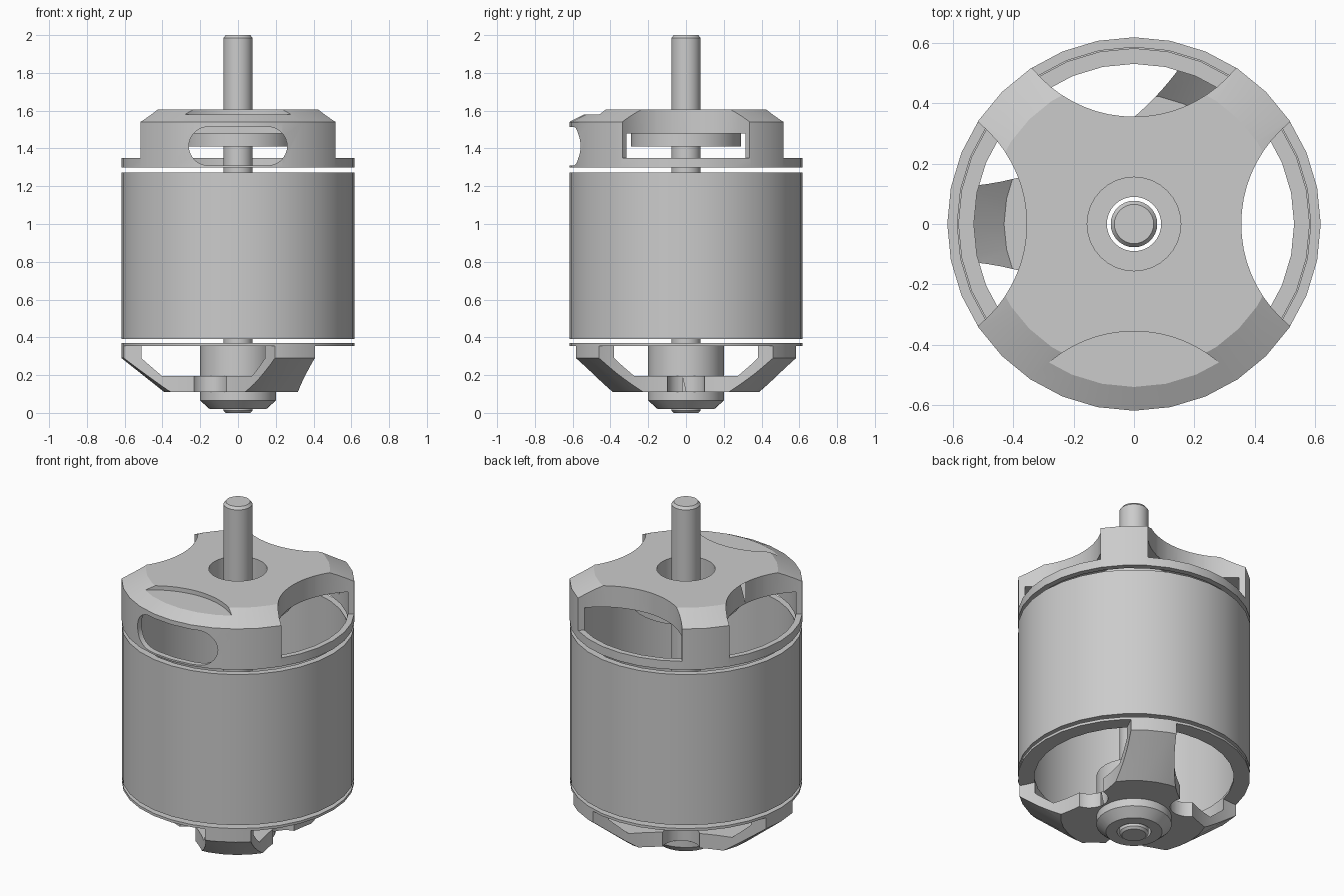
import bpy, math
from mathutils import Matrix

if "Cube" in bpy.data.objects:
    bpy.data.objects.remove(bpy.data.objects["Cube"])


def add_mesh(name, verts, faces):
    me = bpy.data.meshes.new(name)
    me.from_pydata(verts, [], faces)
    ob = bpy.data.objects.new(name, me)
    bpy.context.collection.objects.link(ob)
    bpy.ops.object.select_all(action='DESELECT')
    ob.select_set(True)
    bpy.context.view_layer.objects.active = ob
    bpy.ops.object.mode_set(mode='EDIT')
    bpy.ops.mesh.select_all(action='SELECT')
    bpy.ops.mesh.normals_make_consistent(inside=False)
    bpy.ops.object.mode_set(mode='OBJECT')
    return ob


def lathe(name, profile, n=32):
    """Revolve a closed (radius, z) loop around z."""
    m = len(profile)
    verts, faces = [], []
    for i in range(n):
        a = 2 * math.pi * i / n
        verts += [(r * math.cos(a), r * math.sin(a), z) for r, z in profile]
        k = (i + 1) % n
        for j in range(m):
            l = (j + 1) % m
            faces.append((i * m + j, k * m + j, k * m + l, i * m + l))
    return add_mesh(name, verts, faces)


def prism(name, outline, z0, z1):
    """Extrude an (x, y) outline from z0 to z1."""
    n = len(outline)
    verts = [(x, y, z) for z in (z0, z1) for x, y in outline]
    faces = [tuple(range(n)), tuple(range(n, 2 * n))]
    faces += [(i, (i + 1) % n, (i + 1) % n + n, i + n) for i in range(n)]
    return add_mesh(name, verts, faces)


def circle(dist, angle, r, n=64):
    a = math.radians(angle)
    cx, cy = dist * math.cos(a), dist * math.sin(a)
    return [(cx + r * math.cos(2 * math.pi * i / n),
             cy + r * math.sin(2 * math.pi * i / n)) for i in range(n)]


def boolean(ob, other, op='DIFFERENCE'):
    other.hide_render = True
    mod = ob.modifiers.new(op.title(), 'BOOLEAN')
    mod.operation, mod.solver, mod.object = op, 'EXACT', other
    bpy.context.view_layer.objects.active = ob
    bpy.ops.object.modifier_apply(modifier=mod.name)
    bpy.data.objects.remove(other)


def smooth(ob):
    bpy.ops.object.select_all(action='DESELECT')
    ob.select_set(True)
    bpy.context.view_layer.objects.active = ob
    bpy.ops.object.shade_smooth_by_angle(angle=math.radians(20))


# Shaft with chamfered ends
sh = [(0.065, 0), (0.077, 0.012), (0.077, 1.985), (0.065, 2.0)]
n = 32
verts = [(r * math.cos(2 * math.pi * i / n), r * math.sin(2 * math.pi * i / n), z)
         for r, z in sh for i in range(n)]
faces = [tuple(range(n)), tuple(range(3 * n, 4 * n))]
faces += [(j * n + i, j * n + (i + 1) % n, (j + 1) * n + (i + 1) % n, (j + 1) * n + i)
          for j in range(3) for i in range(n)]
shaft = add_mesh("shaft", verts, faces)

# Rotor can, open tube
can = lathe("rotor_can", [(0.617, 0.39), (0.617, 1.272), (0.58, 1.272), (0.58, 0.39)])

# Top cap with recessed bearing seat and lower boss
cap = lathe("top_cap", [
    (0.618, 1.30), (0.618, 1.54), (0.49, 1.605), (0.155, 1.605), (0.155, 1.44),
    (0.09, 1.44), (0.09, 1.41), (0.29, 1.41), (0.29, 1.48), (0.585, 1.48), (0.585, 1.30)])

# Scalloped windows on three sides, shallow pocket on the front
for ang, z0 in ((0, 1.35), (90, 1.35), (180, 1.35), (270, 1.58)):
    boolean(cap, prism("window_cutter", circle(0.788, ang, 0.433), z0, 1.7))

# Rounded wire slot in the front wall
slot = []
for sx, start in ((0.158, -90), (-0.158, 90)):
    for i in range(17):
        a = math.radians(start + 180 * i / 16)
        slot.append((sx + 0.102 * math.cos(a), 0.102 * math.sin(a)))
cutter = prism("slot_cutter", slot, 0.50, 0.75)
cutter.data.transform(Matrix.Translation((0, 0, 1.412)) @ Matrix.Rotation(math.pi / 2, 4, 'X'))
boolean(cap, cutter)

# Bottom spider: conical cup cut into three arms, with notches between
spider = lathe("bottom_spider", [
    (0.09, 0.11), (0.39, 0.11), (0.617, 0.29), (0.617, 0.357), (0.53, 0.357),
    (0.53, 0.29), (0.43, 0.195), (0.20, 0.195), (0.20, 0.357), (0.09, 0.357)])
for ang in (0, 120, 240):
    boolean(spider, prism("gap_cutter", circle(1.256, ang, 0.966, 128), 0.0, 0.5))
    boolean(spider, prism("notch_cutter", circle(0.31, ang, 0.1, 32), 0.0, 0.5))

# Thin flange on top of the arms
flange = lathe("bottom_flange", [(0.617, 0.355), (0.617, 0.37), (0.53, 0.37), (0.53, 0.355)])

# Retaining collar under the spider
collar = lathe("shaft_collar", [
    (0.09, 0.02), (0.15, 0.02), (0.20, 0.065), (0.20, 0.112), (0.09, 0.112)])

for ob in (shaft, can, cap, spider, flange, collar):
    smooth(ob)
